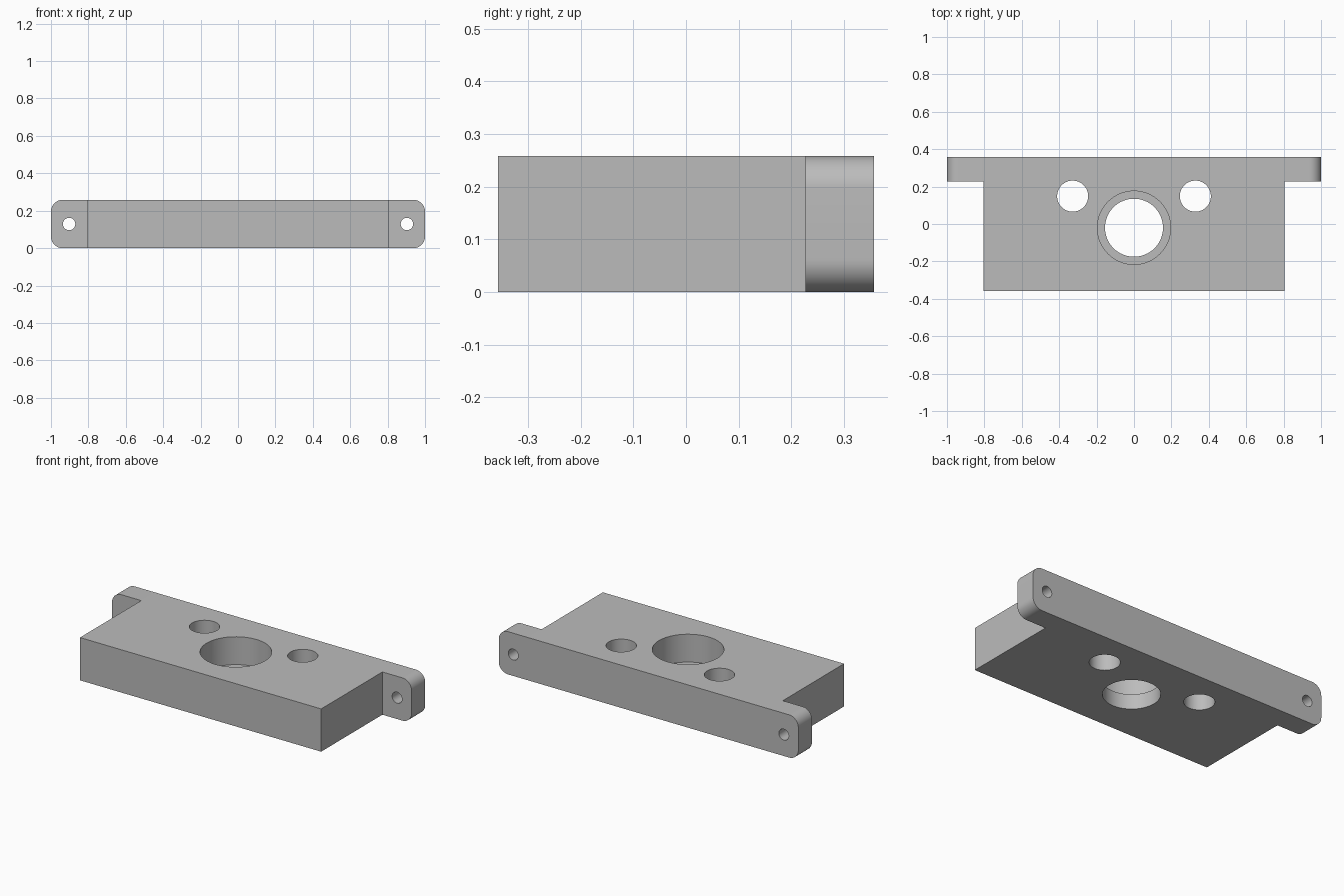
import bpy
import bmesh
from math import radians, pi
from mathutils import Matrix, Vector

old = bpy.data.objects.get("Cube")
if old:
    bpy.data.objects.remove(old, do_unlink=True)

HEIGHT = 0.258
BACK = 0.357

grey = bpy.data.materials.new("plain grey")
grey.use_nodes = True
colour = (0.5, 0.5, 0.5, 1)
grey.diffuse_color = colour
grey.node_tree.nodes["Principled BSDF"].inputs["Base Color"].default_value = colour


def make_object(name, bm):
    mesh = bpy.data.meshes.new(name)
    bmesh.ops.recalc_face_normals(bm, faces=bm.faces)
    bm.to_mesh(mesh)
    bm.free()
    obj = bpy.data.objects.new(name, mesh)
    bpy.context.collection.objects.link(obj)
    mesh.materials.append(grey)
    return obj


def box(name, low, high):
    low, high = Vector(low), Vector(high)
    bm = bmesh.new()
    bmesh.ops.create_cube(bm, size=1, matrix=Matrix.Translation((low + high) / 2)
                          @ Matrix.Diagonal((*(high - low), 1)))
    return make_object(name, bm)


def cylinder(name, centre, radius, depth, turn=0):
    bm = bmesh.new()
    bmesh.ops.create_cone(bm, cap_ends=True, segments=64, radius1=radius,
                          radius2=radius, depth=depth,
                          matrix=Matrix.Translation(centre) @ Matrix.Rotation(turn, 4, "X"))
    return make_object(name, bm)


def combine(target, other, operation):
    mod = target.modifiers.new(other.name, "BOOLEAN")
    mod.operation = operation
    mod.solver = "EXACT"
    mod.object = other
    bpy.context.view_layer.objects.active = target
    bpy.ops.object.modifier_apply(modifier=mod.name)
    bpy.data.objects.remove(other, do_unlink=True)


# Main block
plate = box("mounting_block", (-0.805, -BACK, 0), (0.805, BACK, HEIGHT))

# Rear flange with rounded ends
flange = box("rear_flange", (-1, 0.227, 0), (1, BACK, HEIGHT))
bm = bmesh.new()
bm.from_mesh(flange.data)
ends = [e for e in bm.edges if abs(e.verts[0].co.y - e.verts[1].co.y) > 0.1]
bmesh.ops.bevel(bm, geom=ends, offset=0.062, segments=12, profile=0.5, affect="EDGES")
bm.to_mesh(flange.data)
bm.free()
combine(plate, flange, "UNION")

# Stepped central bore: wide recess above a narrower through hole
combine(plate, cylinder("bore", (0, -0.02, 0.1), 0.155, 1), "DIFFERENCE")
combine(plate, cylinder("recess", (0, -0.02, 0.09 + 0.25), 0.196, 0.5), "DIFFERENCE")

# Paired vertical holes and flange bolt holes
for side in (-1, 1):
    combine(plate, cylinder("side_hole", (side * 0.328, 0.149, 0.1), 0.083, 1), "DIFFERENCE")
    combine(plate, cylinder("bolt_hole", (side * 0.903, 0.3, HEIGHT / 2), 0.033, 1, pi / 2),
            "DIFFERENCE")

# Smooth curved walls, keep machined edges sharp
bpy.ops.object.select_all(action="DESELECT")
plate.select_set(True)
bpy.context.view_layer.objects.active = plate
bpy.ops.object.shade_smooth_by_angle(angle=radians(30))
